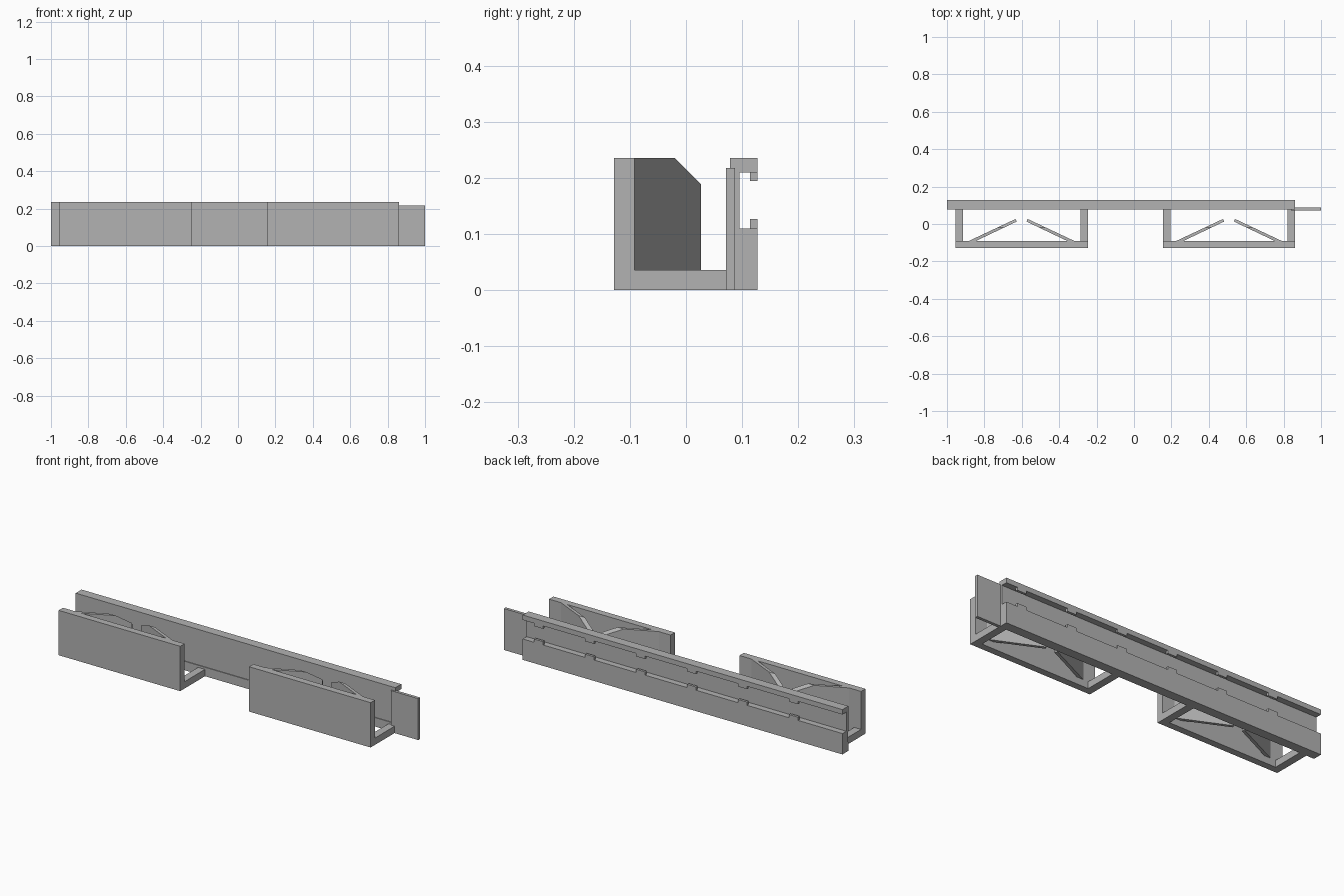
import bpy
import bmesh
from mathutils import Vector

cube = bpy.data.objects.get("Cube")
if cube:
    bpy.data.objects.remove(cube, do_unlink=True)

# Single plain grey finish
grey = bpy.data.materials.new("plain grey")
grey.use_nodes = True
colour = (0.45, 0.45, 0.45, 1)
grey.diffuse_color = colour
grey.node_tree.nodes["Principled BSDF"].inputs["Base Color"].default_value = colour

TOP = 0.236
BASE = 0.036


def finish(name, bm):
    bmesh.ops.recalc_face_normals(bm, faces=bm.faces)
    mesh = bpy.data.meshes.new(name)
    bm.to_mesh(mesh)
    bm.free()
    mesh.materials.append(grey)
    obj = bpy.data.objects.new(name, mesh)
    bpy.context.collection.objects.link(obj)
    return obj


def prism(points, depth):
    """Extrude a planar outline along a vector."""
    bm = bmesh.new()
    face = bm.faces.new([bm.verts.new(p) for p in points])
    ext = bmesh.ops.extrude_face_region(bm, geom=[face])
    moved = [v for v in ext["geom"] if isinstance(v, bmesh.types.BMVert)]
    bmesh.ops.translate(bm, verts=moved, vec=depth)
    return bm


def box(name, x0, x1, y0, y1, z0, z1):
    outline = [(x0, y0, z0), (x1, y0, z0), (x1, y1, z0), (x0, y1, z0)]
    return finish(name, prism(outline, Vector((0, 0, z1 - z0))))


# Long channel rail, open to the back, with a shallow groove along its front
profile = [(0.078, 0), (0.127, 0), (0.127, 0.11), (0.095, 0.11),
           (0.095, 0.21), (0.127, 0.21), (0.127, TOP), (0.078, TOP),
           (0.078, 0.102), (0.082, 0.102), (0.082, 0.047), (0.078, 0.047)]
finish("channel_rail", prism([(-1, y, z) for y, z in profile], Vector((1.862, 0, 0))))

# Retaining tabs at the mouth of the channel
for i in range(6):
    x = -0.715 + 0.297 * i
    box(f"upper_tab_{i + 1}", x - 0.027, x + 0.027, 0.114, 0.127, 0.195, 0.21)
    box(f"lower_tab_{i + 1}", x - 0.027, x + 0.027, 0.114, 0.127, 0.11, 0.127)

# Joining tongue at the left end
box("joining_tongue", 0.84, 1, 0.071, 0.087, 0, 0.218)


def brace(name, cx, side):
    """Slanted upright fin with its free top corner cut off."""
    plan = [(0.285, -0.092), (0.247, -0.092), (0.026, 0.013), (0.032, 0.027)]
    bm = prism([(cx + side * x, y, BASE) for x, y in plan],
               Vector((0, 0, TOP - BASE)))
    cut = bmesh.ops.bisect_plane(
        bm, geom=bm.verts[:] + bm.edges[:] + bm.faces[:],
        plane_co=(0, -0.02, TOP), plane_no=(0, 1, 1), clear_outer=True)
    rim = [e for e in cut["geom_cut"] if isinstance(e, bmesh.types.BMEdge)]
    bmesh.ops.holes_fill(bm, edges=rim)
    finish(name, bm)


# Two open holders: front plate, floor arms and a pair of fins
half = 0.354
for label, cx in (("right", -0.601), ("left", 0.508)):
    box(f"{label}_front_plate", cx - half, cx + half, -0.128, -0.092, 0, TOP)
    for end, side in (("right", -1), ("left", 1)):
        xs = sorted((cx + side * half, cx + side * (half - 0.04)))
        box(f"{label}_holder_{end}_arm", *xs, -0.092, 0.078, 0, BASE)
        brace(f"{label}_holder_{end}_fin", cx, side)
